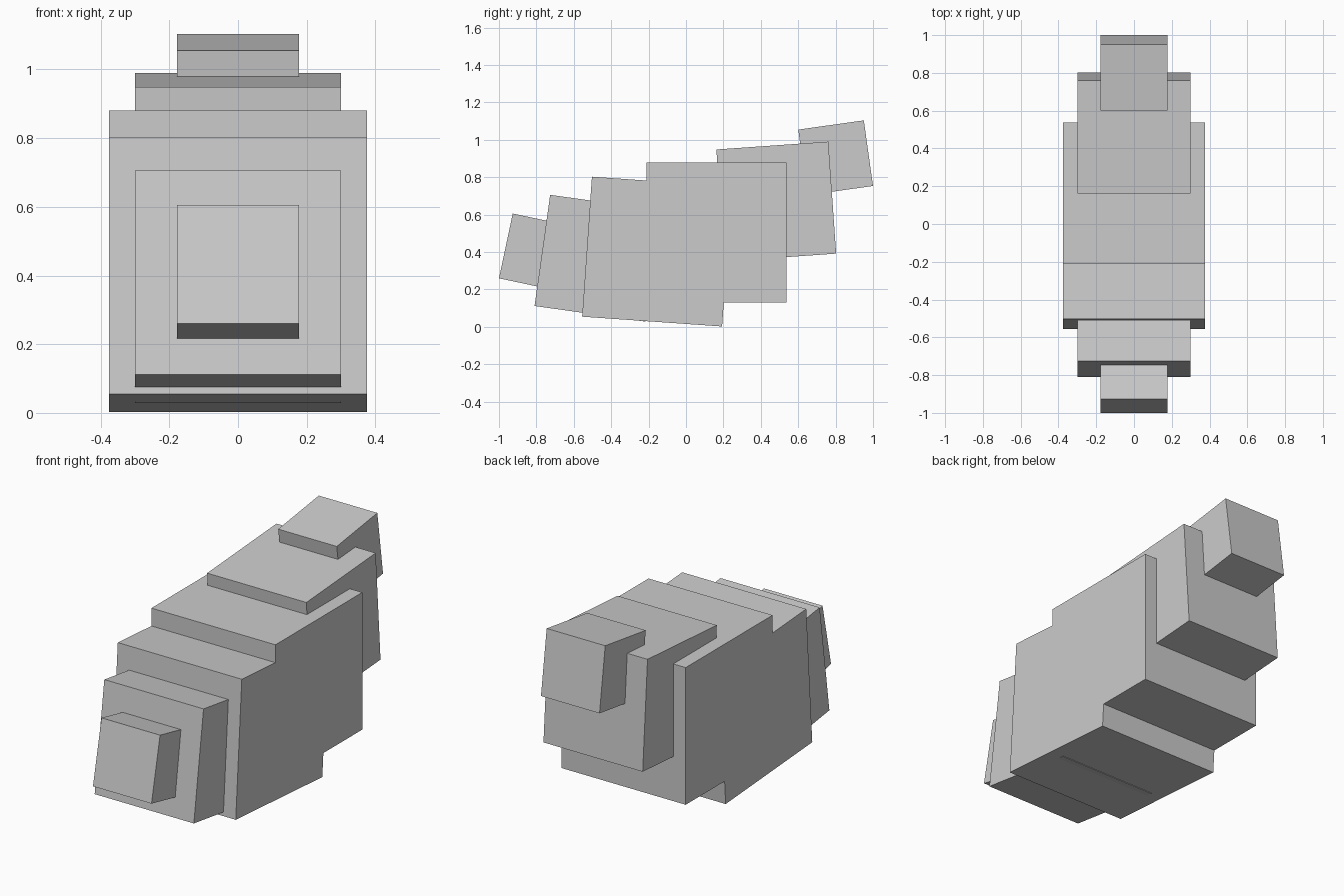
import bpy
from math import radians

cube = bpy.data.objects.get("Cube")
if cube:
    bpy.data.objects.remove(cube, do_unlink=True)

# One plain grey for every segment
COLOUR = (0.6, 0.6, 0.6, 1)
grey = bpy.data.materials.new("plain_grey")
grey.use_nodes = True
grey.diffuse_color = COLOUR
grey.node_tree.nodes["Principled BSDF"].inputs["Base Color"].default_value = COLOUR


def segment(name, side, y, z, pitch):
    """Add a cube of the given side, tilted about the x axis."""
    bpy.ops.mesh.primitive_cube_add(
        size=side, location=(0, y, z), rotation=(radians(pitch), 0, 0))
    obj = bpy.context.object
    obj.name = name
    obj.data.name = name
    obj.data.materials.append(grey)


# Curved chain of overlapping blocks, from front to rear
segment("front_tip", 0.354, -0.79, 0.396, -12)
segment("front_inner", 0.6, -0.471, 0.367, -8)
segment("front_body", 0.75, -0.155, 0.4025, -4)
segment("middle_body", 0.75, 0.163, 0.505, 0)
segment("rear_inner", 0.6, 0.4825, 0.67, 4)
segment("rear_tip", 0.354, 0.80, 0.904, 8)
